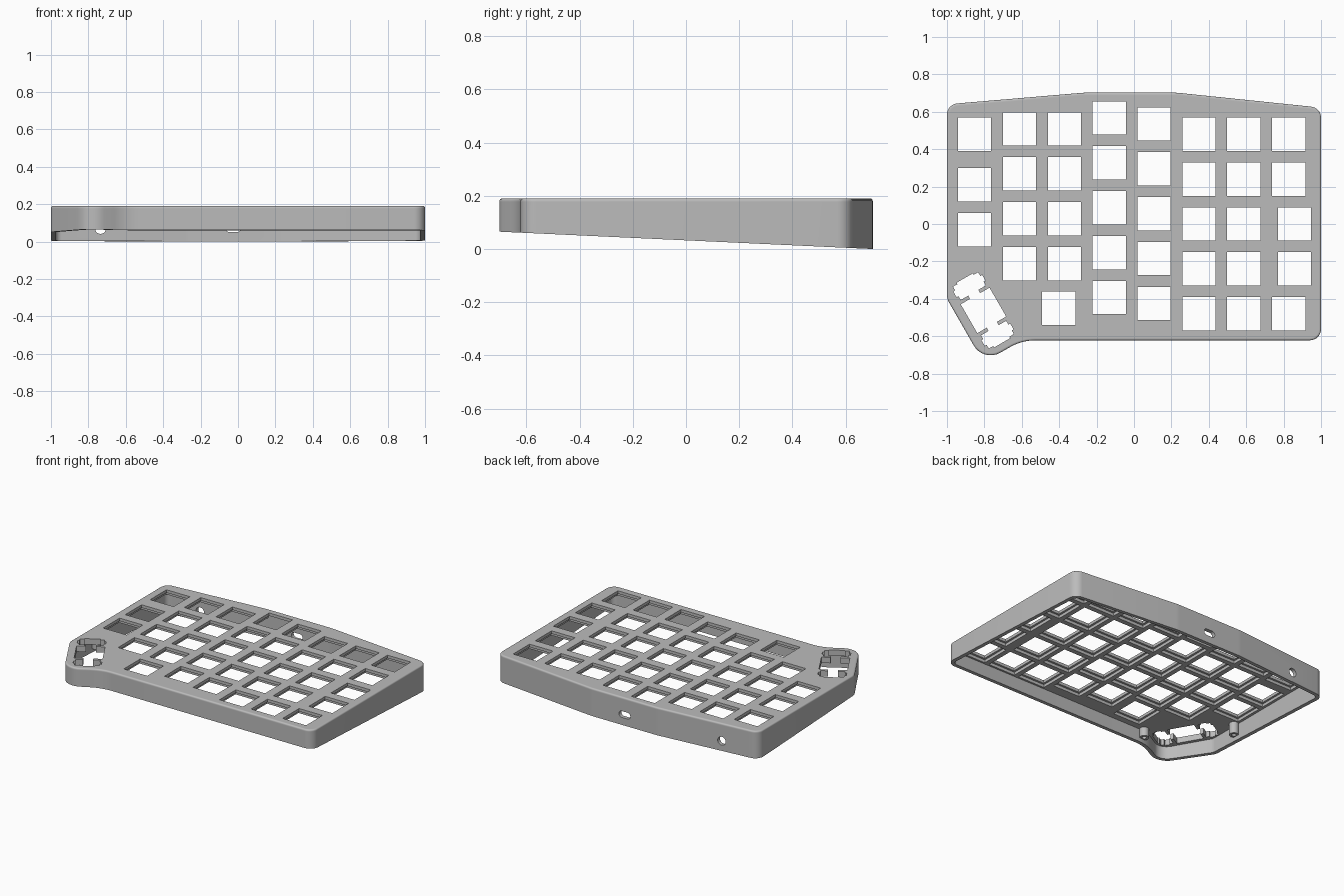
import bpy, bmesh, math
from mathutils import Vector, Matrix
from mathutils.geometry import delaunay_2d_cdt

cube = bpy.data.objects.get("Cube")
if cube:
    bpy.data.objects.remove(cube, do_unlink=True)

TOP, LEDGE, UNDER, WALL = 0.19, 0.17, 0.15, 0.026
KEY, POCKET, FILLET = 0.178, 0.206, 0.01

gray = bpy.data.materials.new("case gray")
gray.use_nodes = True
gray.diffuse_color = (0.5, 0.5, 0.5, 1)
gray.node_tree.nodes["Principled BSDF"].inputs["Base Color"].default_value = (0.5, 0.5, 0.5, 1)


def floor_z(y):
    """Height of the tilted bottom plane."""
    return 0.0326 - 0.0464 * y


def rounded(corners, steps=8):
    """Round each (x, y, radius) corner of a polygon with an arc."""
    pts = []
    for i, (x, y, r) in enumerate(corners):
        p = Vector((x, y))
        a = (Vector(corners[i - 1][:2]) - p).normalized()
        b = (Vector(corners[(i + 1) % len(corners)][:2]) - p).normalized()
        half = a.angle(b) / 2
        centre = p + (a + b).normalized() * (r / math.sin(half))
        start = p + a * (r / math.tan(half)) - centre
        end = p + b * (r / math.tan(half)) - centre
        sweep = math.atan2(start.x * end.y - start.y * end.x, start.dot(end))
        for k in range(steps + 1):
            pts.append(centre + Matrix.Rotation(sweep * k / steps, 2) @ start)
    return pts


def inset(pts, d):
    """Offset a clockwise outline inward."""
    out = []
    for i, p in enumerate(pts):
        t = (pts[(i + 1) % len(pts)] - pts[i - 1]).normalized()
        out.append(p + Vector((t.y, -t.x)) * d)
    return out


def ring(bm, pts, z):
    """Loop of vertices at a height, or on the bottom plane."""
    return [bm.verts.new((p[0], p[1], z if z is not None else floor_z(p[1]))) for p in pts]


def bridge(bm, a, b, skip=()):
    for i in range(len(a)):
        if i not in skip:
            bm.faces.new((a[i - 1], a[i], b[i], b[i - 1]))


def fill(bm, loops, axis):
    """Fill the first loop, leaving the other loops open as holes."""
    verts = [v for loop in loops for v in loop]
    flat = [Vector((v.co.x, v.co[axis])) for v in verts]
    ids, n = [], 0
    for loop in loops:
        ids.append(list(range(n, n + len(loop))))
        n += len(loop)
    result = delaunay_2d_cdt(flat, [], ids, 2, 1e-6)
    for tri in result[2]:
        bm.faces.new([verts[result[3][k][0]] for k in tri])


def finish(name, bm):
    bmesh.ops.recalc_face_normals(bm, faces=bm.faces[:])
    mesh = bpy.data.meshes.new(name)
    bm.to_mesh(mesh)
    bm.free()
    mesh.materials.append(gray)
    mesh.shade_smooth()
    mesh.set_sharp_from_angle(angle=math.radians(30))
    bpy.context.collection.objects.link(bpy.data.objects.new(name, mesh))


def square(x, y, size):
    h = size / 2
    return [(x - h, y - h), (x + h, y - h), (x + h, y + h), (x - h, y + h)]


# Outer outline, clockwise from the back right corner
outline = rounded([
    (-1, 0.64, 0.06), (-0.27, 0.702, 0.3), (0.23, 0.702, 0.3), (1, 0.622, 0.06),
    (1, -0.622, 0.06), (-0.60, -0.622, 0.27), (-0.805, -0.74, 0.104), (-1, -0.4, 0.08)])
inner = inset(outline, WALL)
case = bmesh.new()

# Shell rings: outer wall, rounded top edge, bottom rim, inner wall
outer_low = ring(case, outline, None)
outer_high = ring(case, outline, TOP - FILLET - 0.004)
edge = outer_high
for k in range(5):
    a = math.pi / 2 * k / 4
    step = ring(case, inset(outline, FILLET * (1 - math.cos(a))),
                TOP - FILLET * (1 - math.sin(a)))
    bridge(case, edge, step)
    edge = step
lid = ring(case, inset(outline, FILLET + 0.004), TOP)
bridge(case, edge, lid)
inner_low = ring(case, inner, None)
inner_high = ring(case, inner, UNDER)
bridge(case, outer_low, inner_low)

# Ports through the back wall: x, z, radius, stretch
ports = {}
for x, z, r, stretch in ((-0.025, 0.073, 0.022, 0.021), (-0.735, 0.07, 0.029, 0)):
    for i, p in enumerate(outline):
        if p.y > 0 and outline[i - 1].x < x < p.x:
            ports[i] = (x, z, r, stretch)
walls = [(outer_low, outer_high), (inner_low, inner_high)]
for low, high in walls:
    bridge(case, low, high, ports)
for i, (x, z, r, stretch) in ports.items():
    rims = []
    for low, high in walls:
        a, b = low[i - 1].co, low[i].co
        rim = []
        for k in range(24):
            ang = math.tau * (k + 0.5) / 24
            px = x + r * math.cos(ang) + math.copysign(stretch, math.cos(ang))
            py = a.y + (b.y - a.y) * (px - a.x) / (b.x - a.x)
            rim.append(case.verts.new((px, py, z + r * math.sin(ang))))
        fill(case, [[low[i - 1], low[i], high[i], high[i - 1]], rim], 2)
        rims.append(rim)
    bridge(case, *rims)

# Key columns: x, top key y, number of keys
columns = [(-0.853, 0.48, 1), (-0.853, 0.21, 2), (-0.612, 0.508, 4), (-0.372, 0.508, 4),
           (-0.402, -0.45, 1), (-0.133, 0.567, 5), (0.107, 0.535, 5), (0.347, 0.48, 5),
           (0.587, 0.48, 5), (0.827, 0.48, 2), (0.858, 0, 2), (0.827, -0.48, 1)]
top_loops, under_loops = [lid], [inner_high]
for x, y, count in columns:
    for row in range(count):
        small, large = square(x, y - 0.24 * row, KEY), square(x, y - 0.24 * row, POCKET)
        rings = [ring(case, small, TOP), ring(case, small, LEDGE),
                 ring(case, large, LEDGE), ring(case, large, UNDER)]
        for a, b in zip(rings, rings[1:]):
            bridge(case, a, b)
        top_loops.append(rings[0])
        under_loops.append(rings[-1])

# Angled thumb key with a stabiliser slot at each end, mirrored from one quarter
quarter = [(0.089, 0.089), (0.089, 0.031), (0.109, 0.031), (0.109, 0.0775), (0.132, 0.0775),
           (0.132, 0.089), (0.168, 0.089), (0.168, 0.0775), (0.191, 0.0775), (0.191, 0.05),
           (0.2, 0.05)]
half = quarter + [(a, -c) for a, c in reversed(quarter)]
thumb = [Vector((-0.805, -0.462)) + Matrix.Rotation(math.radians(-60), 2) @ Vector(p)
         for p in half + [(-a, -c) for a, c in half]]
thumb_top, thumb_under = ring(case, thumb, TOP), ring(case, thumb, UNDER)
bridge(case, thumb_top, thumb_under)
fill(case, top_loops + [thumb_top], 1)
fill(case, under_loops + [thumb_under], 1)
finish("keyboard_case", case)


# Screw posts beside the thumb key, hollow at the lower end
def post(x, y, radius=0.03, bore=0.014):
    bm = bmesh.new()
    low = floor_z(y) + 0.03
    rings = []
    for r, z in ((radius, UNDER + 0.004), (radius, low), (bore, low), (bore, UNDER - 0.01)):
        pts = [(x + r * math.cos(math.tau * i / 20), y + r * math.sin(math.tau * i / 20))
               for i in range(20)]
        rings.append(ring(bm, pts, z))
    for a, b in zip(rings, rings[1:]):
        bridge(bm, a, b)
    bm.faces.new(rings[0])
    bm.faces.new(rings[-1])
    finish("screw_post", bm)


for x, y in ((-0.57, -0.58), (-0.955, -0.17)):
    post(x, y)
